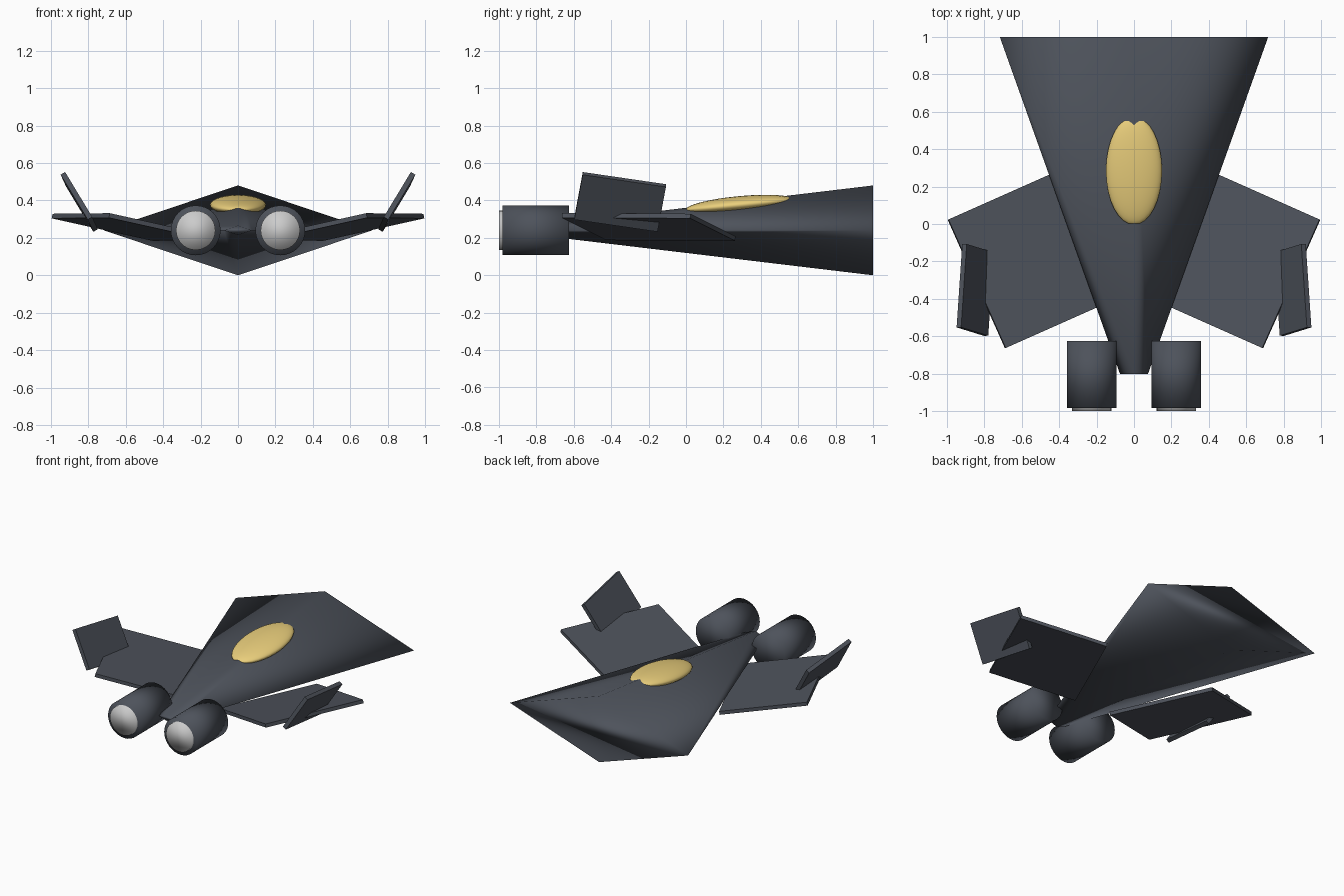
import bpy
from math import pi, atan
from mathutils import Vector, Matrix

if "Cube" in bpy.data.objects:
    bpy.data.objects.remove(bpy.data.objects["Cube"])


def material(name, rgb):
    m = bpy.data.materials.new(name)
    m.diffuse_color = (*rgb, 1)
    m.use_nodes = True
    m.node_tree.nodes["Principled BSDF"].inputs["Base Color"].default_value = m.diffuse_color
    return m


HULL = material("dark_hull", (0.075, 0.085, 0.105))
GLASS = material("gold_glass", (0.82, 0.62, 0.2))
GLOW = material("pale_exhaust", (0.8, 0.8, 0.8))


def finish(name, mat, smooth=True):
    ob = bpy.context.object
    ob.name = name
    ob.data.materials.append(mat)
    if smooth:
        bpy.ops.object.shade_smooth()
    return ob


def plate(name, centre, u, v, thickness):
    """Thin box whose full edge vectors are u and v."""
    u, v = Vector(u), Vector(v)
    x = u.normalized()
    z = u.cross(v).normalized()
    y = z.cross(x)
    bpy.ops.mesh.primitive_cube_add(size=1)
    ob = finish(name, HULL, smooth=False)
    basis = Matrix((x, y, z)).transposed().to_4x4()
    size = Matrix.Diagonal((u.length, v.length, thickness, 1))
    ob.matrix_world = Matrix.Translation(centre) @ basis @ size


def drum(name, x, y0, y1, radius, mat):
    bpy.ops.mesh.primitive_cylinder_add(
        vertices=32, radius=radius, depth=y1 - y0,
        location=(x, (y0 + y1) / 2, 0.24), rotation=(pi / 2, 0, 0))
    finish(name, mat)


# Fuselage: four-sided tapered diamond, wide end at +y
bpy.ops.mesh.primitive_cone_add(
    vertices=4, radius1=0.717, radius2=0.075, depth=1.8,
    location=(0, 0.1, 0.24), rotation=(pi / 2, 0, 0))
bpy.context.object.scale = (1, 0.24 / 0.717, 1)
finish("fuselage", HULL)

# Canopy: flattened ellipsoid sunk into the spine
bpy.ops.mesh.primitive_uv_sphere_add(
    segments=32, ring_count=16, radius=1,
    location=(0, 0.285, 0.376), rotation=(atan(0.095), 0, 0))
bpy.context.object.scale = (0.15, 0.29, 0.047)
finish("canopy", GLASS)

for s, side in ((-1, "left"), (1, "right")):
    # Swept wing with dihedral
    plate(side + "_wing", (s * 0.57, -0.2, 0.258),
          (s * 0.54, -0.24, 0.12), (s * 0.32, 0.68, 0), 0.025)
    # Canted tail fin on the wing tip
    plate(side + "_fin", (s * 0.848, -0.352, 0.392),
          (s * -0.03, 0.445, -0.065), (s * 0.145, 0.045, 0.24), 0.028)
    # Engine and its exhaust disc
    drum(side + "_engine", s * 0.226, -0.982, -0.625, 0.133, HULL)
    drum(side + "_exhaust", s * 0.226, -1.0, -0.9, 0.105, GLOW)
